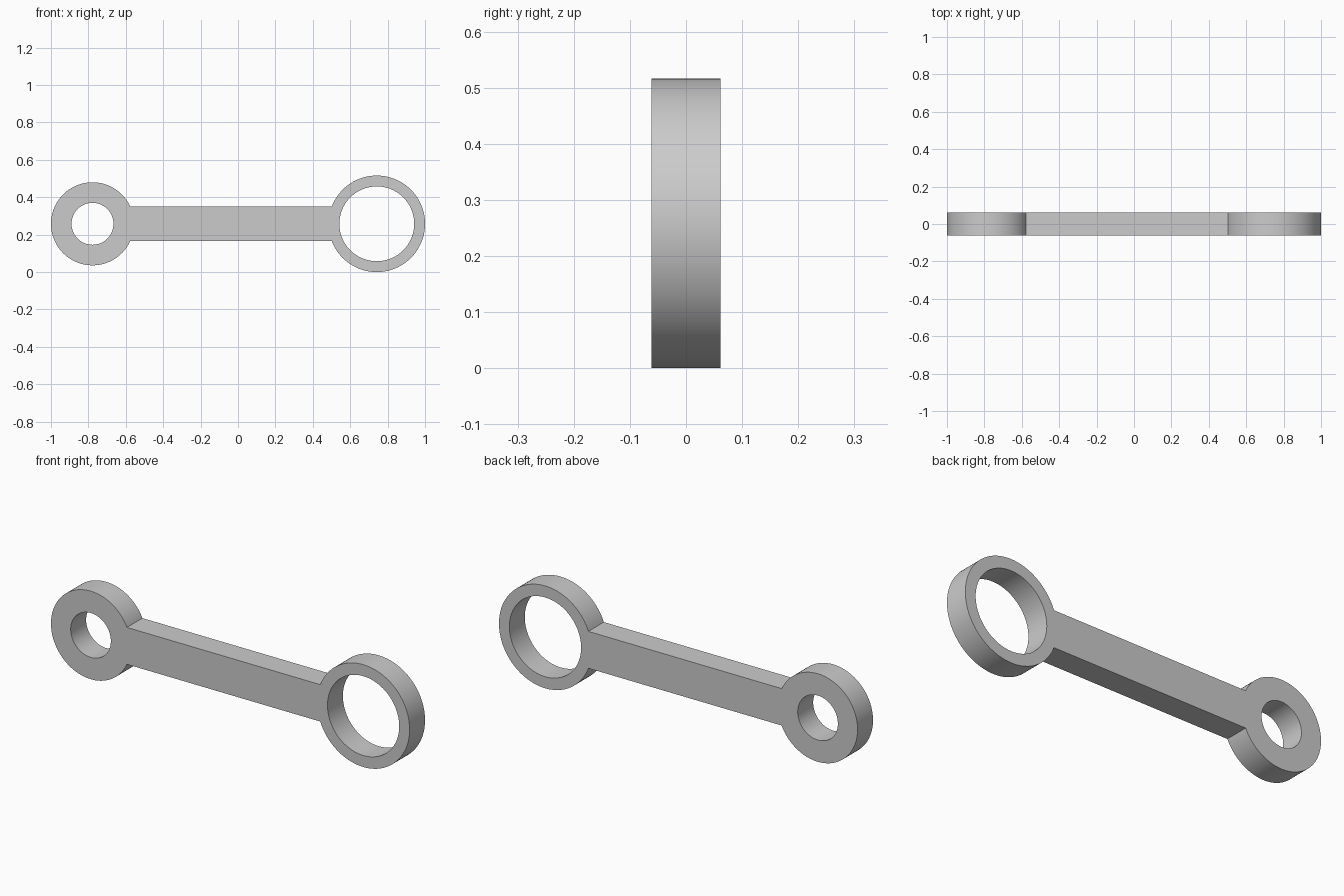
import bpy
import bmesh
from math import asin, cos, sin, pi, radians
from mathutils import Vector

cube = bpy.data.objects.get("Cube")
if cube:
    bpy.data.objects.remove(cube)

DEPTH = 0.123
AXIS_Z = 0.258
BAR_HALF = 0.093
SMALL_X, SMALL_R, SMALL_BORE = -0.778, 0.222, 0.112
BIG_X, BIG_R, BIG_BORE = 0.742, 0.258, 0.2
SEGMENTS = 96

# Single plain grey
grey = bpy.data.materials.new("plain grey")
grey.use_nodes = True
colour = (0.6, 0.6, 0.6, 1)
grey.diffuse_color = colour
grey.node_tree.nodes["Principled BSDF"].inputs["Base Color"].default_value = colour


def arc(x, radius, start, end, steps):
    """Points of an arc on the front plane, both ends included."""
    angles = [start + (end - start) * i / steps for i in range(steps + 1)]
    return [Vector((x + radius * cos(a), -DEPTH / 2, AXIS_Z + radius * sin(a)))
            for a in angles]


def add_loop(bm, points):
    verts = [bm.verts.new(p) for p in points]
    return [bm.edges.new((v, verts[i - 1])) for i, v in enumerate(verts)]


# Outline: each end is an arc that stops where it meets the straight bar
small_cut = asin(BAR_HALF / SMALL_R)
big_cut = asin(BAR_HALF / BIG_R)
outline = arc(SMALL_X, SMALL_R, small_cut, 2 * pi - small_cut, SEGMENTS)
outline += arc(BIG_X, BIG_R, pi + big_cut, 3 * pi - big_cut, SEGMENTS)

bm = bmesh.new()
edges = add_loop(bm, outline)

# Bores through both ends
for x, bore in ((SMALL_X, SMALL_BORE), (BIG_X, BIG_BORE)):
    edges += add_loop(bm, arc(x, bore, 0, 2 * pi, SEGMENTS)[:-1])

# Fill the front face and extrude it to the back
bmesh.ops.triangle_fill(bm, use_beauty=True, edges=edges, normal=(0, -1, 0))
extruded = bmesh.ops.extrude_face_region(bm, geom=bm.faces[:], use_keep_orig=True)
back = [g for g in extruded["geom"] if isinstance(g, bmesh.types.BMVert)]
bmesh.ops.translate(bm, verts=back, vec=(0, DEPTH, 0))
bmesh.ops.recalc_face_normals(bm, faces=bm.faces[:])

mesh = bpy.data.meshes.new("connecting_rod")
bm.to_mesh(mesh)
bm.free()
mesh.materials.append(grey)
rod = bpy.data.objects.new("connecting_rod", mesh)
bpy.context.collection.objects.link(rod)

# Smooth curved walls, crisp rims and corners
bpy.ops.object.select_all(action='DESELECT')
rod.select_set(True)
bpy.context.view_layer.objects.active = rod
bpy.ops.object.shade_smooth_by_angle(angle=radians(30))
